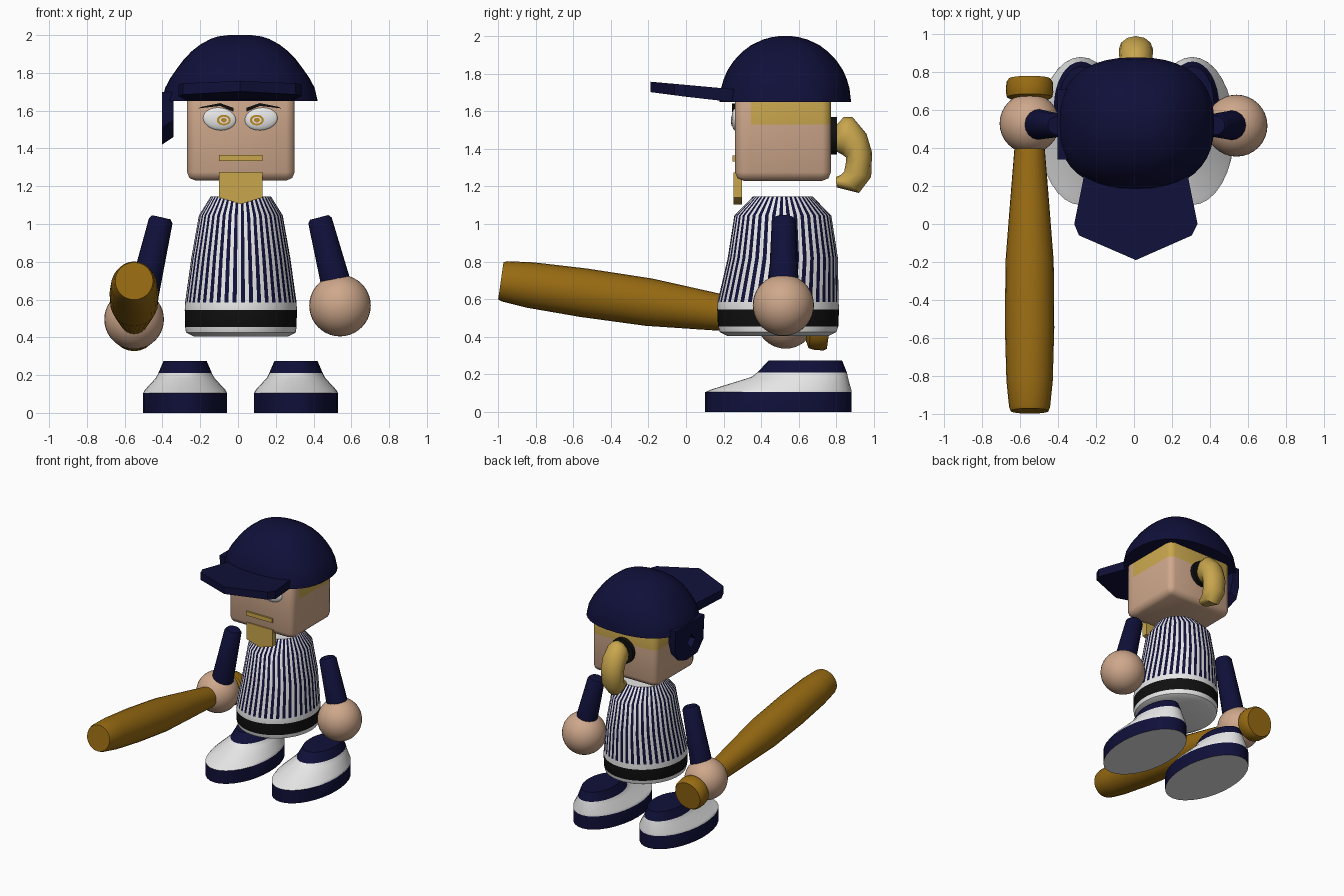
import bpy, bmesh, math
from mathutils import Vector, Matrix

if "Cube" in bpy.data.objects:
    bpy.data.objects.remove(bpy.data.objects["Cube"])


def mat(name, r, g, b):
    m = bpy.data.materials.new(name)
    m.diffuse_color = (r, g, b, 1)
    m.use_nodes = True
    m.node_tree.nodes["Principled BSDF"].inputs["Base Color"].default_value = m.diffuse_color
    return m


NAVY = mat("navy", 0.005, 0.005, 0.042)
WHITE = mat("white", 0.82, 0.82, 0.82)
SKIN = mat("skin", 0.62, 0.39, 0.26)
BLOND = mat("blond", 0.58, 0.38, 0.075)
WOOD = mat("wood", 0.31, 0.145, 0.006)
BLACK = mat("black", 0.005, 0.005, 0.005)
GOLD = mat("iris_gold", 0.50, 0.26, 0.02)


def finish(name, bm, mats, angle=40):
    bmesh.ops.recalc_face_normals(bm, faces=bm.faces)
    me = bpy.data.meshes.new(name)
    bm.to_mesh(me)
    bm.free()
    for m in mats:
        me.materials.append(m)
    ob = bpy.data.objects.new(name, me)
    bpy.context.collection.objects.link(ob)
    bpy.ops.object.select_all(action='DESELECT')
    ob.select_set(True)
    bpy.context.view_layer.objects.active = ob
    if angle:
        bpy.ops.object.shade_smooth_by_angle(angle=math.radians(angle))
    return ob


def loft(name, rings, mats, rule=None, angle=40):
    """Skin a list of rings; rule(band, segment) gives the material, bands -1 and -2 are the caps."""
    bm = bmesh.new()
    rule = rule or (lambda b, s: 0)
    vs = [[bm.verts.new(p) for p in r] for r in rings]
    n = len(vs[0])
    for b in range(len(vs) - 1):
        for s in range(n):
            t = (s + 1) % n
            f = bm.faces.new((vs[b][s], vs[b][t], vs[b + 1][t], vs[b + 1][s]))
            f.material_index = rule(b, s)
    bm.faces.new(vs[0][::-1]).material_index = rule(-1, 0)
    bm.faces.new(vs[-1]).material_index = rule(-2, 0)
    return finish(name, bm, mats, angle)


def oval(cx, cy, z, rx, ry, n=32, power=2.0):
    pts = []
    for i in range(n):
        a = 2 * math.pi * i / n
        c, s = math.cos(a), math.sin(a)
        pts.append((cx + rx * math.copysign(abs(c) ** (2 / power), c),
                    cy + ry * math.copysign(abs(s) ** (2 / power), s), z))
    return pts


def turned(name, start, end, profile, m, n=24):
    """Round part along an axis; profile holds (fraction, radius)."""
    a, b = Vector(start), Vector(end)
    rot = (b - a).to_track_quat('Z', 'Y')
    rings = [[a + (b - a) * t + rot @ Vector(p) for p in oval(0, 0, 0, r, r, n)]
             for t, r in profile]
    return loft(name, rings, [m])


def ball(name, centre, radii, m, tilt=0):
    bm = bmesh.new()
    bmesh.ops.create_uvsphere(bm, u_segments=32, v_segments=20, radius=1)
    bm.transform(Matrix.Translation(centre) @ Matrix.Rotation(tilt, 4, 'Y')
                 @ Matrix.Diagonal((*radii, 1)))
    return finish(name, bm, [m], 180)


def plate(name, pts, y0, y1, m):
    """Outline in x and z, extruded along y."""
    return loft(name, [[(x, y, z) for x, z in pts] for y in (y0, y1)], [m])


CX = 0.015

# Jersey with pinstripes, belt and hem
SEG = 84
body = [(0.405, .25, .27), (0.425, .29, .31), (0.455, .295, .32), (0.545, .297, .324),
        (0.585, .295, .322), (0.82, .262, .293), (1.045, .222, .258), (1.145, .16, .16)]


def body_rule(b, s):
    if b == 2:
        return 2
    return 1 if b >= 4 and s % 2 else 0


loft("jersey", [oval(CX, .515 - .025 * (z < .7), z, rx, ry, SEG) for z, rx, ry in body],
     [WHITE, NAVY, BLACK], body_rule)

# Shoes: navy sole wall, white upper, navy collar, white underside
shoe = [(0, .222, .49, .39), (.105, .222, .49, .39), (.12, .215, .507, .372),
        (.185, .155, .603, .258), (.21, .142, .618, .238), (.275, .114, .635, .195)]


def shoe_rule(b, s):
    return 1 if b in (0, 4, -2) else 0


for side, x in (("right", -.28), ("left", .307)):
    loft(side + "_shoe", [oval(x, cy, z, rx, ry) for z, rx, cy, ry in shoe],
         [WHITE, NAVY], shoe_rule, 35)

# Arms and hands
arm_profile = [(0, .05), (.04, .064), (1, .082)]
turned("right_arm", (-.405, .52, 1.035), (-.51, .525, .58), arm_profile, NAVY, 16)
turned("left_arm", (.43, .52, 1.035), (.535, .52, .62), arm_profile, NAVY, 16)
ball("right_hand", (-.55, .53, .495), (.158, .158, .158), SKIN)
ball("left_hand", (.54, .518, .568), (.163, .163, .163), SKIN)

# Bat
turned("bat", (-.55, -.985, .698), (-.55, .765, .445),
       [(0, .1), (.012, .108), (.09, .122), (.25, .13), (.45, .127), (.62, .104),
        (.79, .08), (.93, .07), (.945, .12), (.96, .125), (.99, .122), (1, .11)], WOOD)

# Head with hair painted on the upper back
bm = bmesh.new()
bmesh.ops.create_cube(bm, size=1)
bm.transform(Matrix.Translation((CX, .516, 1.48)) @ Matrix.Diagonal((.57, .51, .50, 1)))
bmesh.ops.bevel(bm, geom=list(bm.edges), offset=.045, segments=2, affect='EDGES', profile=.5)
for co, no in (((0, 0, 1.53), (0, 0, 1)), ((0, .345, 0), (0, 1, 0))):
    bmesh.ops.bisect_plane(bm, geom=bm.verts[:] + bm.edges[:] + bm.faces[:],
                           plane_co=co, plane_no=no)
for f in bm.faces:
    c = f.calc_center_median()
    f.material_index = int(c.z > 1.53 and c.y > .345)
finish("head", bm, [SKIN, BLOND], 50)

# Eyes, irises and brows
for side, s, ex, ix in (("right", -1, -.098, -.075), ("left", 1, .123, .1)):
    ball(side + "_eye", (ex, .264, 1.556), (.088, .022, .06), WHITE, -s * .12)
    for i, (m, rx, rz) in enumerate(((GOLD, .037, .028), (WHITE, .025, .018),
                                     (GOLD, .016, .012))):
        pts = [(x, z) for x, z, _ in oval(ix, 1.55, 0, rx, rz, 20)]
        plate(f"{side}_iris_{i}", pts, .2415 - .0015 * i, .247, m)
    brow = [(-.215, 1.612), (-.1, 1.625), (-.03, 1.595), (-.03, 1.615), (-.1, 1.64), (-.2, 1.62)]
    plate(side + "_brow", [(CX - s * x if s > 0 else x + .005, z) for x, z in brow],
          .245, .265, BLACK)

# Moustache and goatee
plate("moustache", [(-.1, 1.333), (.13, 1.333), (.13, 1.365), (-.1, 1.365)], .247, .27, BLOND)
plate("goatee", [(-.1, 1.14), (CX, 1.105), (.13, 1.14), (.13, 1.275), (-.1, 1.275)],
      .253, .298, BLOND)

# Ponytail: outer and inner edge points (y, z) with half width
tail = [(.795, 1.52, .795, 1.39, .06), (.84, 1.57, .81, 1.38, .08), (.885, 1.57, .83, 1.37, .085),
        (.96, 1.48, .85, 1.355, .09), (.99, 1.38, .85, 1.325, .09), (.985, 1.25, .842, 1.28, .085),
        (.92, 1.165, .825, 1.262, .07), (.80, 1.195, .798, 1.25, .045)]
rings = []
for yo, zo, yi, zi, w in tail:
    o, i = Vector((0.01, yo, zo)), Vector((0.01, yi, zi))
    rings.append([(o + i) / 2 + (o - i) / 2 * math.cos(a) + Vector((w * math.sin(a), 0, 0))
                  for a in (2 * math.pi * k / 12 for k in range(12))])
loft("ponytail", rings, [BLOND], angle=50)
turned("hair_tie", (.01, .765, 1.47), (.01, .803, 1.47), [(0, .1), (1, .1)], BLACK, 16)

# Cap dome
dome = [(1.65, .412, .35), (1.72, .396, .342), (1.77, .37, .328), (1.82, .335, .306),
        (1.87, .298, .272), (1.915, .255, .23), (1.95, .21, .184), (1.98, .155, .122),
        (1.993, .115, .075), (2.0, .06, .03)]
loft("cap_dome", [oval(.01, .528, z, rx, ry, 40, 2.4) for z, rx, ry in dome], [NAVY], angle=50)

# Cap brim
outline = [(-.25, .34), (-.27, .22), (-.315, .0), (-.29, -.06), (.01, -.19),
           (.305, -.06), (.335, .0), (.29, .22), (.27, .34)]
rings = []
for low, slope in ((1.677, -.13), (1.74, -.09)):
    rings.append([(x, y, max(low + slope * y, 1.652)) for x, y in outline])
loft("cap_brim", rings, [NAVY], angle=30)

# Ear guard with a diamond opening
guard = [(.34, 1.70), (.355, 1.51), (.43, 1.43), (.57, 1.42), (.68, 1.46), (.71, 1.55), (.71, 1.70)]
rings = [[(x, y, z + (lift if z < 1.6 else 0)) for y, z in guard]
         for x, lift in ((-.402, 0), (-.342, .04))]
ear = loft("ear_guard", rings, [NAVY], angle=30)
hole = [(.455, 1.55), (.505, 1.49), (.555, 1.55), (.505, 1.61)]
cutter = loft("ear_guard_cutter", [[(x, y, z) for y, z in hole] for x in (-.5, -.3)], [NAVY], angle=0)
cutter.hide_render = True
mod = ear.modifiers.new("opening", 'BOOLEAN')
mod.operation = 'DIFFERENCE'
mod.solver = 'EXACT'
mod.object = cutter
bpy.context.view_layer.objects.active = ear
bpy.ops.object.modifier_apply(modifier=mod.name)
bpy.data.objects.remove(cutter)
